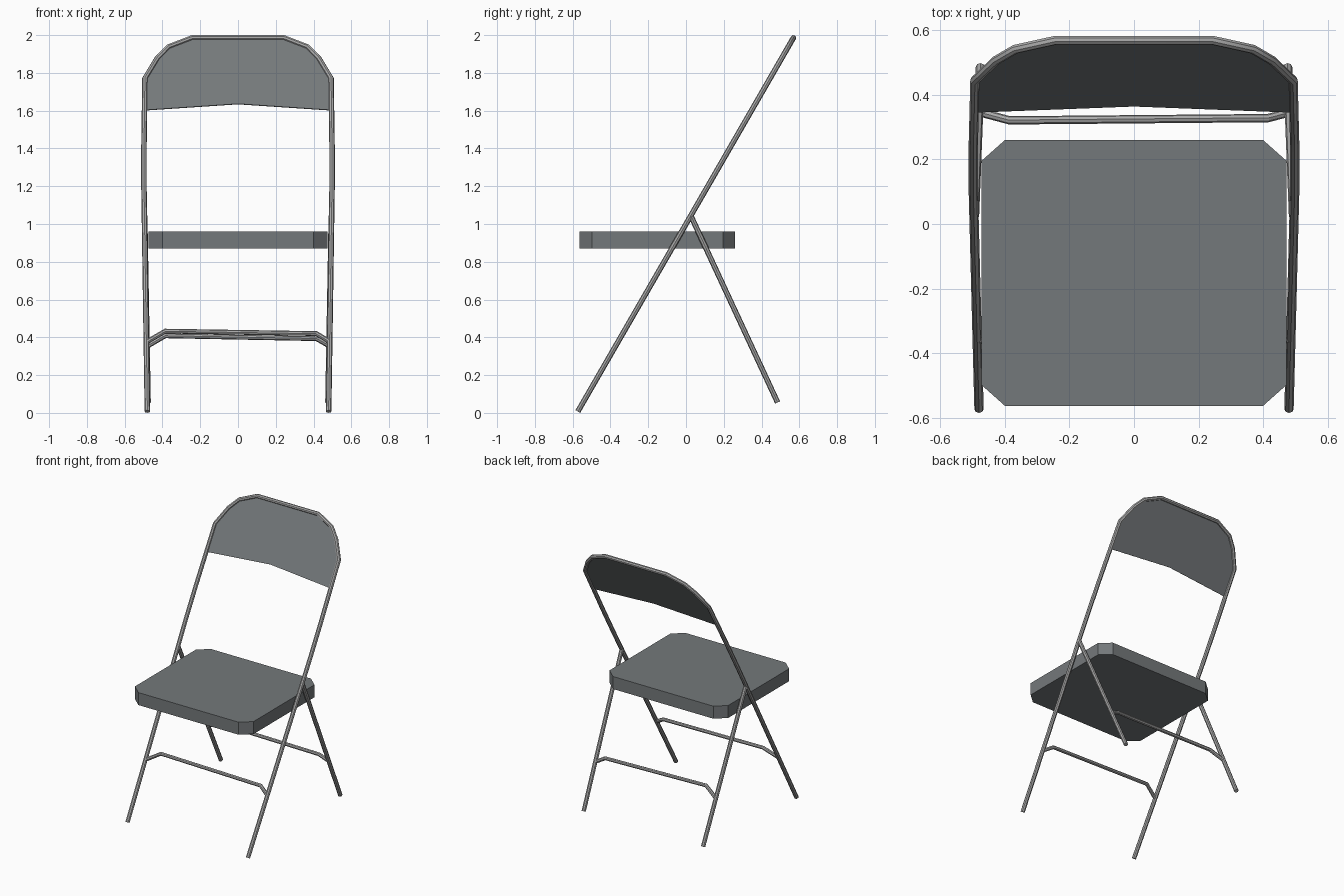
import bpy, bmesh
from mathutils import Vector

if "Cube" in bpy.data.objects:
    bpy.data.objects.remove(bpy.data.objects["Cube"])

R = 0.0145  # tube radius


def material(name, rgb):
    m = bpy.data.materials.new(name)
    m.diffuse_color = (*rgb, 1)
    m.use_nodes = True
    m.node_tree.nodes["Principled BSDF"].inputs["Base Color"].default_value = m.diffuse_color
    return m


STEEL = material("grey steel", (0.40, 0.40, 0.40))
PAD = material("dark grey vinyl", (0.175, 0.19, 0.197))


def tube(name, pts, r=R):
    """Round tube swept through a list of points."""
    cu = bpy.data.curves.new(name, 'CURVE')
    cu.dimensions = '3D'
    cu.bevel_depth = r
    cu.bevel_resolution = 2
    cu.use_fill_caps = True
    sp = cu.splines.new('POLY')
    sp.points.add(len(pts) - 1)
    for p, co in zip(sp.points, pts):
        p.co = (*co, 1)
    cu.materials.append(STEEL)
    ob = bpy.data.objects.new(name, cu)
    bpy.context.collection.objects.link(ob)
    bpy.ops.object.select_all(action='DESELECT')
    ob.select_set(True)
    bpy.context.view_layer.objects.active = ob
    bpy.ops.object.convert(target='MESH')
    bpy.ops.object.shade_smooth_by_angle()
    return ob


def slab(name, outline, offset):
    """Flat outline extruded along an offset vector."""
    bm = bmesh.new()
    f = bm.faces.new([bm.verts.new(p) for p in outline])
    ext = bmesh.ops.extrude_face_region(bm, geom=[f], use_keep_orig=True)
    bmesh.ops.translate(bm, vec=offset,
                        verts=[v for v in ext['geom'] if isinstance(v, bmesh.types.BMVert)])
    bmesh.ops.recalc_face_normals(bm, faces=bm.faces)
    me = bpy.data.meshes.new(name)
    bm.to_mesh(me)
    bm.free()
    me.materials.append(PAD)
    ob = bpy.data.objects.new(name, me)
    bpy.context.collection.objects.link(ob)
    return ob


def front_plane(x, z):
    """Point in the leaning plane of the front legs and backrest."""
    return Vector((x, (z - 1) * 0.577, z))


def back_plane(x, z):
    """Point in the plane of the rear legs."""
    return Vector((x, 0.025 + 0.46 * (1.045 - z) / 0.99, z))


# main frame: front legs and backrest hoop in one bent tube
arc = [(0.493, 1.77), (0.428, 1.877), (0.368, 1.938), (0.243, 1.986)]
side = [(0.48, 0.0075), (0.489, 0.6), (0.498, 1.2), (0.498, 1.4)] + arc
hoop = side + [(-x, z) for x, z in reversed(side)]
tube("front_leg_frame", [front_plane(x, z) for x, z in hoop])

# rear legs
for s, label in ((-1, "left"), (1, "right")):
    tube("rear_leg_" + label, [back_plane(s * 0.494, 1.045), back_plane(s * 0.476, 0.055)])

# crossbars with bent ends
tube("front_crossbar", [front_plane(*p) for p in
     ((-0.482, 0.377), (-0.385, 0.433), (0.415, 0.42), (0.482, 0.38))], 0.013)
tube("rear_crossbar", [back_plane(*p) for p in
     ((-0.482, 0.352), (-0.385, 0.408), (0.415, 0.393), (0.482, 0.355))], 0.013)

# backrest panel filling the hoop
upper = [(0.494, 1.602)] + arc
outline = upper + [(-x, z) for x, z in reversed(upper)] + [(0, 1.635)]
normal = Vector((0, -0.866, 0.5))
slab("backrest_panel", [front_plane(x, z) - normal * 0.003 for x, z in outline], normal * 0.006)

# seat with clipped corners
X, Y0, Y1, C, D = 0.473, -0.563, 0.26, 0.073, 0.065
seat = [(X, Y0 + D), (X, Y1 - D), (X - C, Y1), (C - X, Y1),
        (-X, Y1 - D), (-X, Y0 + D), (C - X, Y0), (X - C, Y0)]
slab("seat", [(x, y, 0.87) for x, y in seat], Vector((0, 0, 0.09)))
